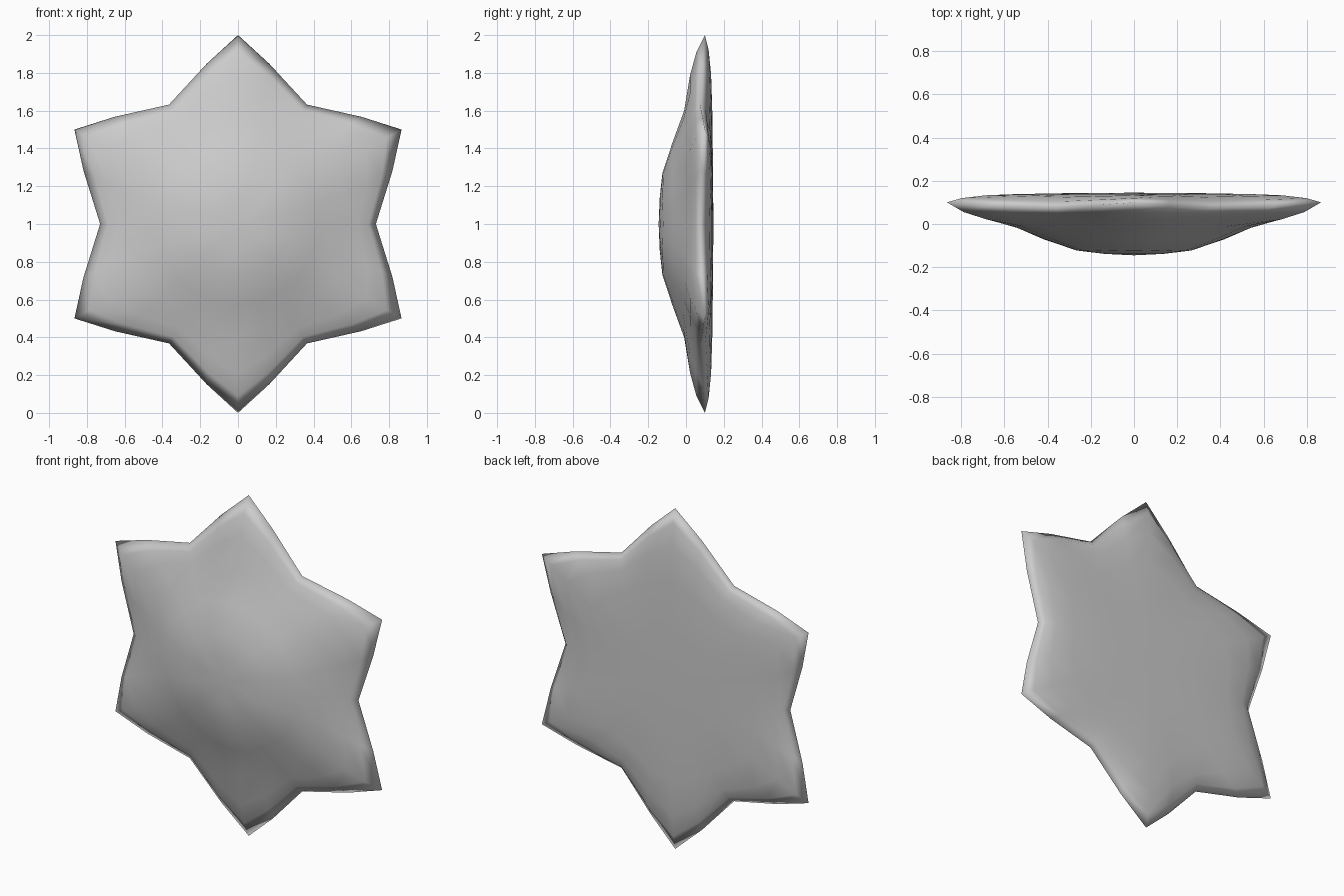
import bpy, bmesh, math

if "Cube" in bpy.data.objects:
    bpy.data.objects.remove(bpy.data.objects["Cube"])

# Each ring: tip radius, tip y, valley radius, valley y, outward bulge between them
FRONT = [
    (0.14, -0.139, 0.14, -0.138, 0.0),
    (0.27, -0.125, 0.27, -0.121, 0.0),
    (0.43, -0.072, 0.42, -0.070, 0.0),
    (0.60, -0.010, 0.54, -0.018, 0.0),
    (0.79, 0.022, 0.635, 0.022, 0.0),
    (0.91, 0.055, 0.69, 0.048, 0.0),
]
RIM = (1.0, 0.10, 0.73, 0.075, 0.0)
BACK = [
    (0.92, 0.120, 0.70, 0.104, 0.0),
    (0.79, 0.133, 0.645, 0.125, 0.0),
    (0.60, 0.139, 0.53, 0.138, 0.0),
    (0.30, 0.143, 0.30, 0.143, 0.0),
]
POINTS = 6


def add_ring(bm, ring):
    """Star ring with tip, shoulder, valley and shoulder for each point."""
    tip_r, tip_y, val_r, val_y, bulge = ring
    mid = ((tip_r + val_r) / 2 + bulge, (tip_y + val_y) / 2)
    step = math.pi / POINTS
    sh = math.radians(11) + (step / 2 - math.radians(11)) * (1 - (tip_r - val_r) / 0.27)
    verts = []
    for i in range(POINTS):
        a = 2 * step * i
        for da, (r, y) in ((0, (tip_r, tip_y)), (sh, mid),
                           (step, (val_r, val_y)), (2 * step - sh, mid)):
            verts.append(bm.verts.new((r * math.sin(a + da), y, 1 + r * math.cos(a + da))))
    return verts


# Star body: domed front, sharp scalloped rim, nearly flat back
bm = bmesh.new()
rings = [add_ring(bm, r) for r in FRONT + [RIM] + BACK]
n = POINTS * 4
for a, b in zip(rings, rings[1:]):
    for i in range(n):
        j = (i + 1) % n
        bm.faces.new((a[i], a[j], b[j], b[i]))
for ring, y in ((rings[0], -0.145), (rings[-1], 0.145)):
    centre = bm.verts.new((0, y, 1))
    for i in range(n):
        bm.faces.new((centre, ring[i], ring[(i + 1) % n]))
bmesh.ops.recalc_face_normals(bm, faces=bm.faces)
for f in bm.faces:
    f.smooth = True

mesh = bpy.data.meshes.new("star_body")
bm.to_mesh(mesh)
bm.free()
bpy.context.collection.objects.link(bpy.data.objects.new("star_body", mesh))
